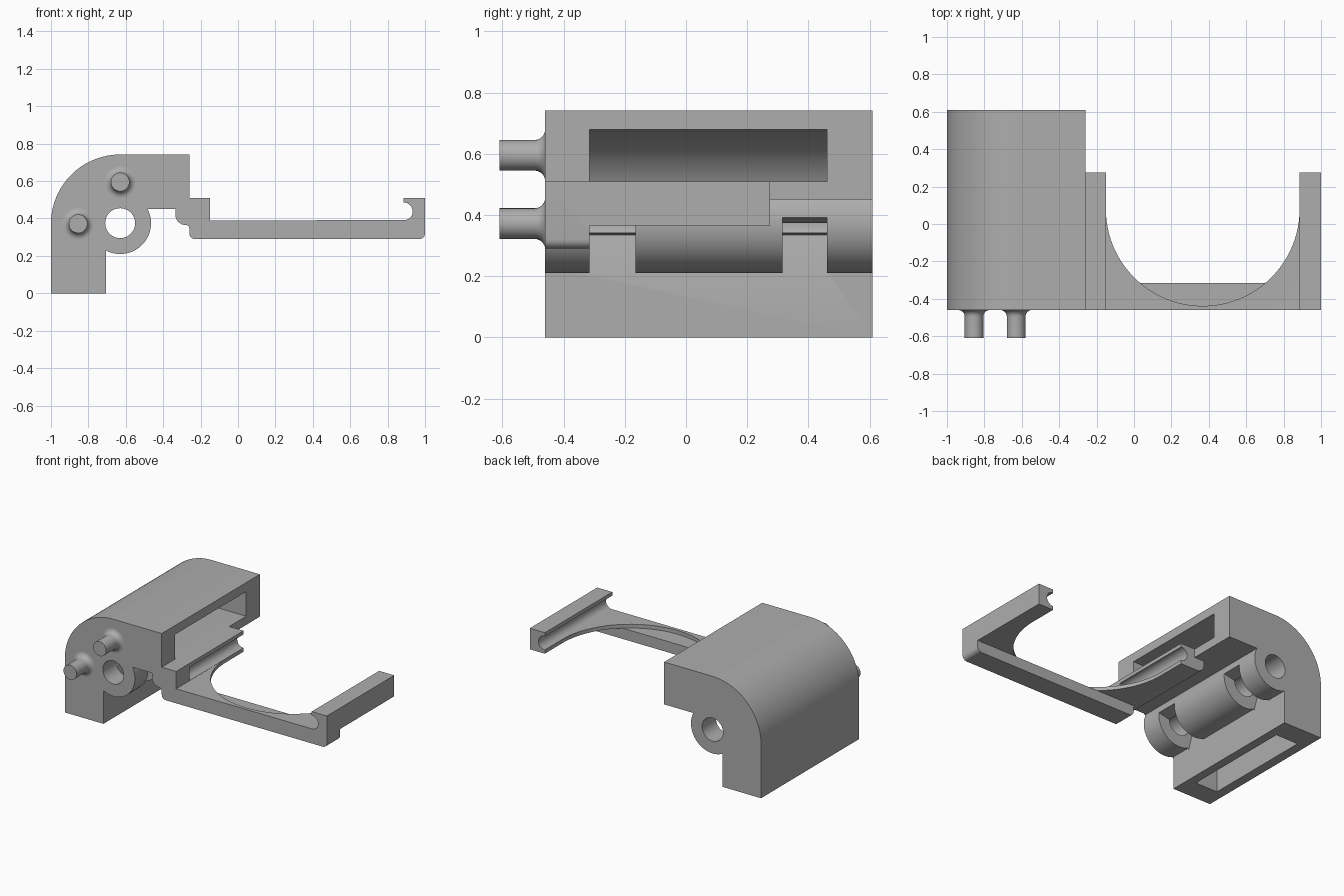
import bpy, bmesh, math
from mathutils import Vector

old = bpy.data.objects.get("Cube")
if old:
    bpy.data.objects.remove(old, do_unlink=True)

grey = bpy.data.materials.new("plain grey")
grey.use_nodes = True
tone = (0.42, 0.42, 0.42, 1)
grey.diffuse_color = tone
grey.node_tree.nodes["Principled BSDF"].inputs["Base Color"].default_value = tone


def arc(cx, cy, r, start, end, steps=16):
    angles = [math.radians(start + (end - start) * i / steps) for i in range(steps + 1)]
    return [(cx + r * math.cos(a), cy + r * math.sin(a)) for a in angles]


def make_object(name, bm):
    bmesh.ops.recalc_face_normals(bm, faces=bm.faces)
    mesh = bpy.data.meshes.new(name)
    bm.to_mesh(mesh)
    bm.free()
    mesh.materials.append(grey)
    ob = bpy.data.objects.new(name, mesh)
    bpy.context.collection.objects.link(ob)
    return ob


def prism(name, outline, low, high, axis="y"):
    """Extrude an outline along y (outline in xz) or z (outline in xy)."""
    place = (lambda p: (p[0], low, p[1])) if axis == "y" else (lambda p: (p[0], p[1], low))
    shift = Vector((0, high - low, 0) if axis == "y" else (0, 0, high - low))
    bm = bmesh.new()
    face = bm.faces.new([bm.verts.new(place(p)) for p in outline])
    new = bmesh.ops.extrude_face_region(bm, geom=[face])["geom"]
    bmesh.ops.translate(bm, vec=shift, verts=[v for v in new if isinstance(v, bmesh.types.BMVert)])
    return make_object(name, bm)


def cut(target, cutters):
    for cutter in cutters:
        mod = target.modifiers.new(cutter.name, "BOOLEAN")
        mod.operation = "DIFFERENCE"
        mod.solver = "EXACT"
        mod.object = cutter
        bpy.context.view_layer.objects.active = target
        bpy.ops.object.modifier_apply(modifier=mod.name)
        bpy.data.objects.remove(cutter, do_unlink=True)


def smooth(ob):
    bpy.ops.object.select_all(action="DESELECT")
    ob.select_set(True)
    bpy.context.view_layer.objects.active = ob
    bpy.ops.object.shade_smooth_by_angle(angle=math.radians(30))


front, back, beam_back, bar_back = -0.46, 0.61, -0.315, 0.275
px, pz = -0.63, 0.375  # hinge barrel axis

# Housing: rounded shell, leg and hinge barrel
housing = prism("housing", [(-1, 0), (-0.705, 0)]
                + arc(px, pz, 0.165, -117, 27, 32)
                + [(-0.26, 0.45), (-0.26, 0.742)]
                + arc(px, 0.372, 0.37, 90, 180, 32), front, back)

# Pivot hole, bent channel and the two barrel notches
pivot = prism("pivot_cutter", arc(px, pz, 0.08, 0, 350, 35), front - 0.1, back + 0.1)
channel = prism("channel_cutter", [(-0.2, 0.68)] + arc(px, pz, 0.305, 90, 180)
                + [(-0.935, -0.1), (-0.765, -0.1)]
                + arc(px, pz, 0.135, 180, 90) + [(-0.2, 0.51)], beam_back, 0.46)
notch = [(-0.703, 0.2), (-0.735, 0.335), (-0.44, 0.397), (-0.44, 0.2)]
notches = [prism("notch_cutter", notch, a, b) for a, b in ((beam_back, -0.165), (0.315, 0.46))]
cut(housing, [pivot, channel] + notches)
smooth(housing)

# Locating pins with flared bases
for name, x, z in (("upper_pin", px, 0.595), ("lower_pin", -0.855, 0.372)):
    profile = [(0, front + 0.01), (0.085, front + 0.01)]
    profile += arc(0.085, front - 0.035, 0.035, 90, 180, 8)
    profile += [(0.05, -0.61), (0, -0.61)]
    bm = bmesh.new()
    verts = [bm.verts.new((x + r, y, z)) for r, y in profile]
    edges = [bm.edges.new(pair) for pair in zip(verts, verts[1:])]
    bmesh.ops.spin(bm, geom=verts + edges, cent=(x, 0, z), axis=(0, 1, 0),
                   angle=math.tau, steps=32)
    bmesh.ops.remove_doubles(bm, verts=bm.verts, dist=0.0005)
    smooth(make_object(name, bm))

# Arm: hinge side rail, cross beam and hooked outer rail
arm = prism("arm", [(-0.335, 0.45)]
            + arc(-0.28, 0.42, 0.055, 180, 270, 8)
            + arc(-0.28, 0.345, 0.02, 90, 0, 6)
            + arc(-0.23, 0.32, 0.03, 180, 270, 6)
            + arc(0.97, 0.32, 0.03, 270, 360, 6)
            + [(1, 0.51), (0.885, 0.51), (0.885, 0.485)]
            + arc(0.887, 0.438, 0.047, 90, -90)
            + [(-0.15, 0.39), (-0.15, 0.51), (-0.26, 0.51), (-0.26, 0.45)],
            front, bar_back)

# Rear relief below the rails, round opening and inner rail groove
relief = prism("relief_cutter", [(-0.5, 0.2), (1.1, 0.2), (1.1, 0.365), (-0.5, 0.365)],
               beam_back, 0.4)
opening = prism("opening_cutter", [(-0.1505, 0.5)] + arc(0.3675, 0.08, 0.518, 180, 360, 48)
                + [(0.8855, 0.5)], 0.3645, 0.42, "z")
groove = prism("groove_cutter", arc(-0.152, 0.438, 0.047, 0, 345, 23), beam_back, 0.4)
cut(arm, [relief, opening, groove])
smooth(arm)
